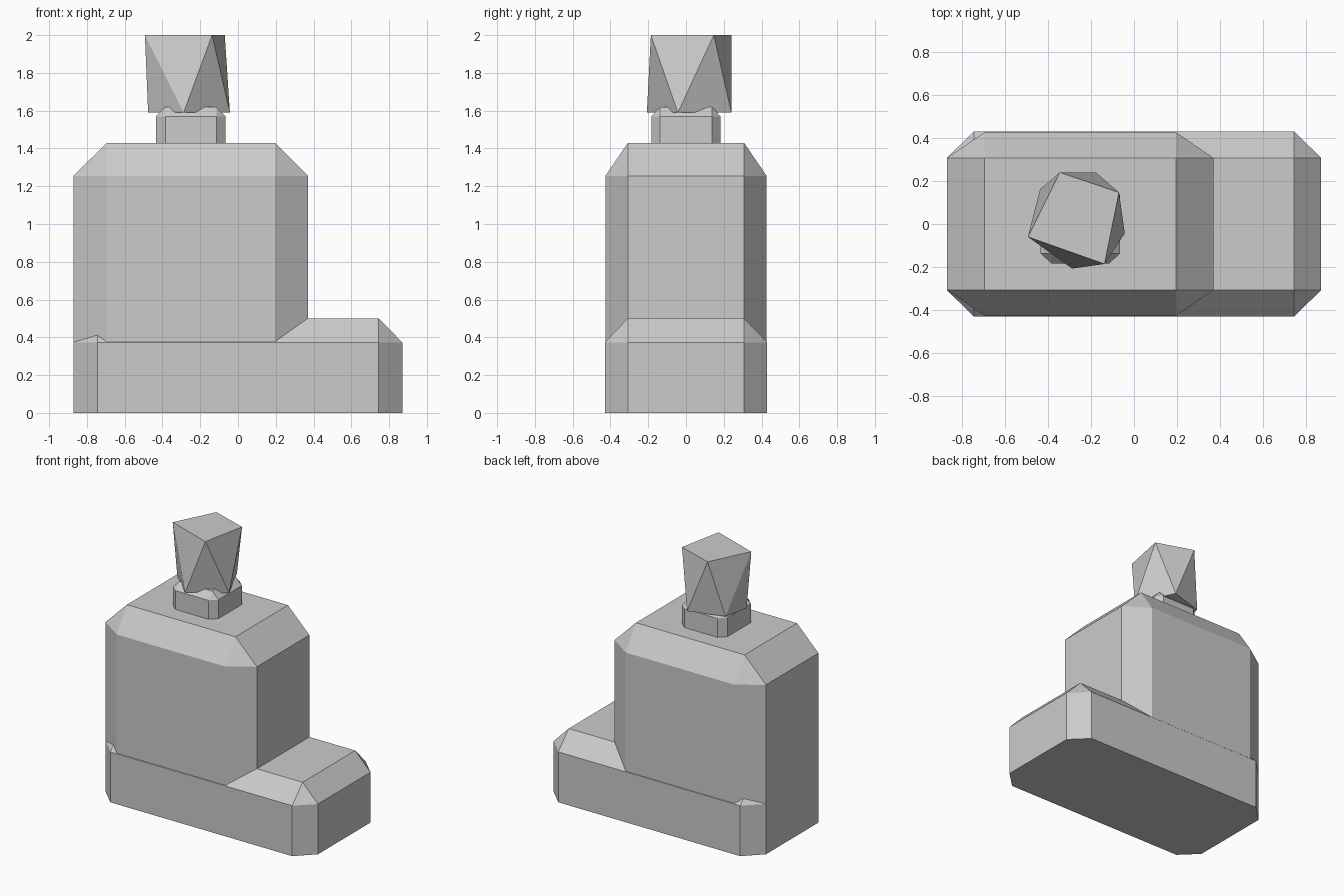
import bpy
import bmesh
import math

cube = bpy.data.objects.get("Cube")
if cube:
    bpy.data.objects.remove(cube, do_unlink=True)

GREY = (0.6, 0.6, 0.6, 1.0)
grey = bpy.data.materials.new("plain grey")
grey.use_nodes = True
grey.diffuse_color = GREY
grey.node_tree.nodes["Principled BSDF"].inputs["Base Color"].default_value = GREY


def hull_object(name, points):
    """Flat-faced convex solid around the given points."""
    bm = bmesh.new()
    for p in points:
        bm.verts.new(p)
    bmesh.ops.convex_hull(bm, input=bm.verts[:])
    bmesh.ops.dissolve_limit(bm, angle_limit=math.radians(1),
                             verts=bm.verts[:], edges=bm.edges[:])
    bmesh.ops.recalc_face_normals(bm, faces=bm.faces[:])
    mesh = bpy.data.meshes.new(name)
    bm.to_mesh(mesh)
    bm.free()
    mesh.materials.append(grey)
    obj = bpy.data.objects.new(name, mesh)
    bpy.context.collection.objects.link(obj)
    return obj


def chamfered_block(name, cx, half, bottom, top, cut):
    """Block with cut upright edges and cut top edges; cut is per axis."""
    hx, hy = half
    kx, ky, kz = cut
    points = []
    for sx in (-1, 1):
        for sy in (-1, 1):
            inner = (cx + sx * (hx - kx), sy * (hy - ky))
            points.append((*inner, top))
            for z in (bottom, top - kz):
                points.append((cx + sx * hx, inner[1], z))
                points.append((inner[0], sy * hy, z))
    return hull_object(name, points)


# Long foot, tall body standing on one end of it, and short neck
chamfered_block("base", 0, (0.87, 0.43), 0, 0.5, (0.125, 0.122, 0.127))
chamfered_block("body", -0.25, (0.62, 0.427), 0.19, 1.43, (0.175, 0.12, 0.175))
chamfered_block("neck", -0.25, (0.185, 0.183), 1.38, 1.62, (0.05, 0.046, 0.05))

# Faceted cap: four-sided top joined to a five-sided underside
cap_top = [(-0.493, -0.06), (-0.345, 0.24), (-0.07, 0.147), (-0.137, -0.186)]
cap_bottom = [(-0.288, -0.207), (-0.043, -0.043), (-0.177, 0.24),
              (-0.437, 0.162), (-0.476, -0.03)]
hull_object("cap", [(x, y, 2.0) for x, y in cap_top]
            + [(x, y, 1.59) for x, y in cap_bottom])
